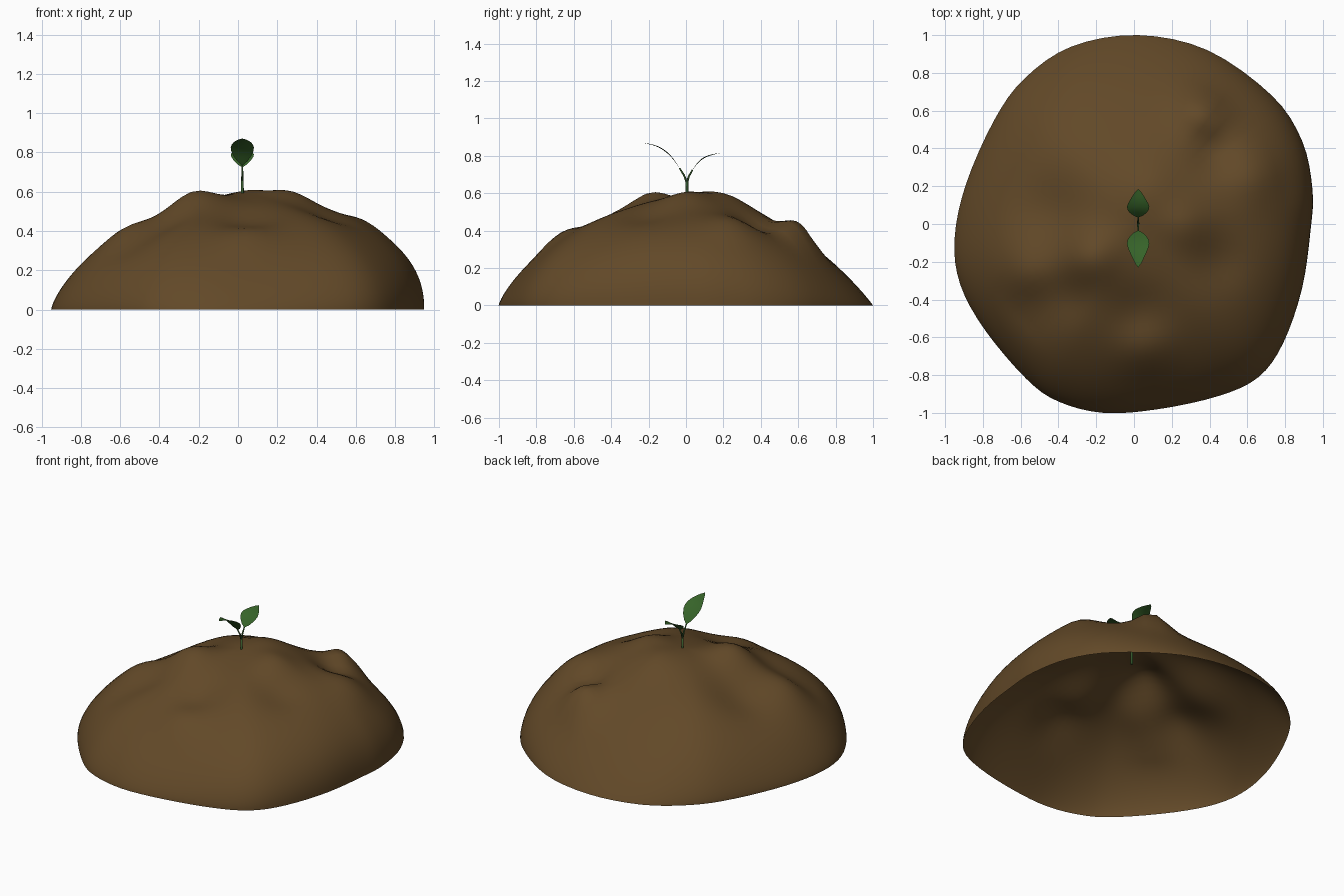
import bpy, math
from mathutils import Vector

if "Cube" in bpy.data.objects:
    bpy.data.objects.remove(bpy.data.objects["Cube"])


def material(name, rgb):
    m = bpy.data.materials.new(name)
    m.diffuse_color = (*rgb, 1)
    m.use_nodes = True
    m.node_tree.nodes["Principled BSDF"].inputs["Base Color"].default_value = m.diffuse_color
    return m


def add_mesh(name, verts, faces, mat):
    me = bpy.data.meshes.new(name)
    me.from_pydata(verts, [], faces)
    me.materials.append(mat)
    me.shade_smooth()
    ob = bpy.data.objects.new(name, me)
    bpy.context.collection.objects.link(ob)
    return ob


def catmull(p, i, t, closed=True):
    n = len(p)
    pick = (lambda k: p[k % n]) if closed else (lambda k: p[max(0, min(n - 1, k))])
    a, b, c, d = (Vector(pick(i + k)) for k in (-1, 0, 1, 2))
    return 0.5 * (2 * b + (c - a) * t + (2 * a - 5 * b + 4 * c - d) * t * t
                  + (3 * b - a - 3 * c + d) * t ** 3)


soil = material("soil", (0.122, 0.066, 0.021))
leaf_green = material("leaf_green", (0.037, 0.125, 0.022))
stem_green = material("stem_green", (0.035, 0.1, 0.025))

# Soil mound: ground outline, steepness of each side, lumps and dents
OUTLINE = [(.02, 1), (.39, .92), (.73, .68), (.89, .44), (.945, .18), (.935, -.03),
           (.89, -.34), (.79, -.63), (.66, -.81), (.45, -.91), (.13, -.98),
           (-.16, -1), (-.4, -.94), (-.57, -.82), (-.79, -.56), (-.92, -.32),
           (-.95, -.08), (-.89, .21), (-.74, .55), (-.58, .77), (-.33, .94)]
STEEP = [.43, .62, .95, .72, .75, .65, .77, .55]      # E, NE, N, NW, W, SW, S, SE
LUMPS = [(-.23, -.18, .1, .07), (.08, .2, .12, .05), (.27, 0, .1, .05),
         (.36, .6, .085, .1), (.42, .38, .08, -.05), (.65, .25, .1, .04),
         (.46, -.2, .1, -.03), (-.45, .06, .14, -.065), (-.58, -.26, .09, .03),
         (-.53, -.46, .1, -.03), (-.36, -.38, .09, -.03),
         (.05, -.66, .1, .04), (.03, -.47, .11, -.04), (0, 0, .1, .01)]
HEIGHT = .57


def steepness(x, y):
    u = (math.atan2(y, x) / (math.pi / 4)) % 8
    i = int(u) % 8
    return catmull([(s, 0) for s in STEEP], i, u - int(u)).x


def ground(x, y, s, q):
    z = HEIGHT * max(0, 1 - s * s) ** q
    fade = min(1, (1 - s) * 5)
    for cx, cy, r, h in LUMPS:
        z += fade * h * math.exp(-((x - cx) ** 2 + (y - cy) ** 2) / (2 * r * r))
    return z


rim = [catmull(OUTLINE, i, k / 4) for i in range(len(OUTLINE)) for k in range(4)]
n, rings = len(rim), 36
verts = [(0, 0, ground(0, 0, 0, 1))]
for j in range(1, rings + 1):
    s = math.sin(j / rings * math.pi / 2) if j < rings else 1
    for p in rim:
        x, y = p * s
        verts.append((x, y, ground(x, y, s, steepness(*p))))
faces = [(0, 1 + (i + 1) % n, 1 + i) for i in range(n)]
for j in range(rings - 1):
    a, b = 1 + j * n, 1 + (j + 1) * n
    faces += [(a + i, a + (i + 1) % n, b + (i + 1) % n, b + i) for i in range(n)]
mound = add_mesh("soil_mound", verts, faces, soil)
if mound.data.polygons[0].normal.z < 0:
    mound.data.flip_normals()


# Stem and leaf stalks: tapered tubes
def tube(name, pts, r0, r1, sides=8):
    vs, fs = [], []
    for k, p in enumerate(pts):
        p = Vector(p)
        d = (Vector(pts[min(k + 1, len(pts) - 1)]) - Vector(pts[max(k - 1, 0)])).normalized()
        u = Vector((1, 0, 0))
        v = d.cross(u)
        r = r0 + (r1 - r0) * k / (len(pts) - 1)
        vs += [p + r * (u * math.cos(t) + v * math.sin(t))
               for t in (2 * math.pi * i / sides for i in range(sides))]
    for k in range(len(pts) - 1):
        a, b = k * sides, (k + 1) * sides
        fs += [(a + i, a + (i + 1) % sides, b + (i + 1) % sides, b + i) for i in range(sides)]
    fs += [tuple(range(sides))[::-1], tuple(range(len(vs) - sides, len(vs)))]
    return add_mesh(name, vs, fs, stem_green)


X = .022
tube("stem", [(X, .005, .48), (X, .005, .58), (X, .005, .665)], .008, .007)

# Leaves: thin, slightly cupped sheets that follow the arc of each stalk
WIDTHS = [.003, .026, .045, .056, .059, .054, .044, .031, .016, .0005]


def leaf(side, path):
    pts = [(X, y, z) for y, z in path]
    tube(side + "_stalk", pts[:3], .006, .004)
    blade = pts[2:]
    m, seg = len(WIDTHS), len(blade) - 1
    vs, fs = [], []
    for k, w in enumerate(WIDTHS):
        u = k / (m - 1) * seg
        i = min(int(u), seg - 1)
        c = catmull(blade, i, u - i, closed=False)
        vs += [(c.x + w * o, c.y, c.z + .1 * w * o * o) for o in (-1, -.5, 0, .5, 1)]
    for k in range(m - 1):
        a, b = k * 5, k * 5 + 5
        fs += [(a + i, a + i + 1, b + i + 1, b + i) for i in range(4)]
    ob = add_mesh(side + "_leaf", vs, fs, leaf_green)
    if ob.data.polygons[10].normal.z < 0:
        ob.data.flip_normals()


leaf("back", [(.005, .655), (.015, .69), (.035, .725), (.075, .772), (.125, .8), (.185, .815)])
leaf("front", [(.005, .655), (-.01, .695), (-.035, .735), (-.085, .8), (-.15, .847), (-.23, .87)])
